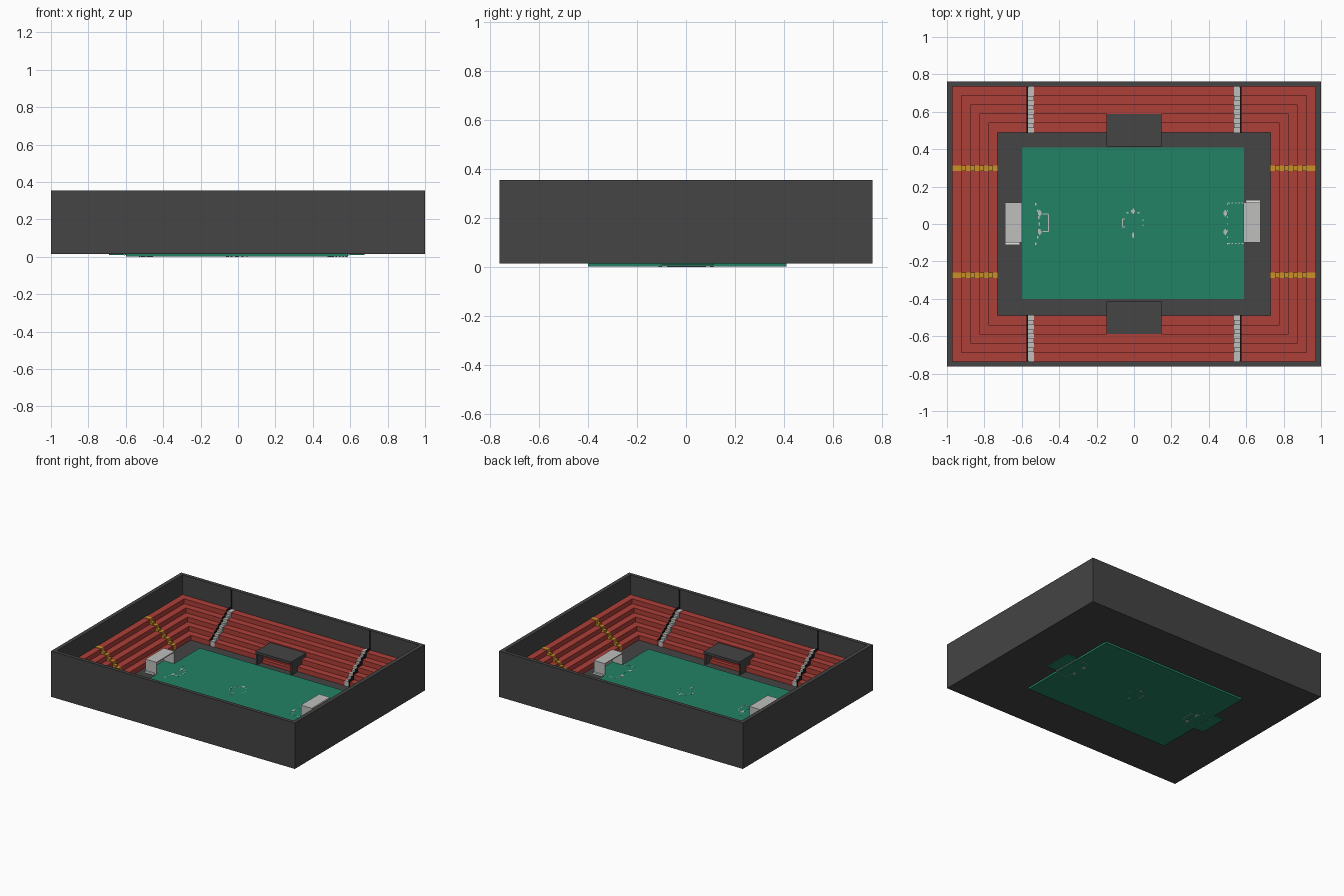
import bpy
import bmesh
from mathutils import Matrix, Vector

cube = bpy.data.objects.get("Cube")
if cube:
    bpy.data.objects.remove(cube, do_unlink=True)


def material(name, rgb):
    m = bpy.data.materials.new(name)
    m.diffuse_color = (*rgb, 1)
    m.use_nodes = True
    bsdf = m.node_tree.nodes["Principled BSDF"]
    bsdf.inputs["Base Color"].default_value = (*rgb, 1)
    bsdf.inputs["Roughness"].default_value = 0.8
    return m


CONCRETE = material("dark concrete", (0.058, 0.058, 0.058))
RED = material("red seating", (0.42, 0.05, 0.04))
GREEN = material("green turf", (0.016, 0.223, 0.127))
YELLOW = material("yellow steps", (0.58, 0.28, 0.02))
GREY = material("light grey", (0.52, 0.52, 0.51))
WHITE = material("white paint", (0.9, 0.9, 0.9))
BLACK = material("black rail", (0.015, 0.015, 0.015))


def finish(name, bm, mat):
    bmesh.ops.recalc_face_normals(bm, faces=bm.faces)
    mesh = bpy.data.meshes.new(name)
    bm.to_mesh(mesh)
    bm.free()
    mesh.materials.append(mat)
    ob = bpy.data.objects.new(name, mesh)
    bpy.context.collection.objects.link(ob)
    return ob


def boxes(name, mat, spans):
    """One object from boxes given as (x0, x1, y0, y1, z0, z1)."""
    bm = bmesh.new()
    for x0, x1, y0, y1, z0, z1 in spans:
        centre = Vector(((x0 + x1) / 2, (y0 + y1) / 2, (z0 + z1) / 2))
        size = (abs(x1 - x0), abs(y1 - y0), abs(z1 - z0), 1)
        bmesh.ops.create_cube(bm, size=1, matrix=Matrix.Translation(centre) @ Matrix.Diagonal(size))
    return finish(name, bm, mat)


def rect_sweep(name, mat, profile):
    """Sweep a closed (half_x, half_y, z) profile around a rectangle."""
    bm = bmesh.new()
    rings = [[bm.verts.new((sx * x, sy * y, z)) for sx, sy in ((1, 1), (-1, 1), (-1, -1), (1, -1))]
             for x, y, z in profile]
    for a, b in zip(rings, rings[1:] + rings[:1]):
        for i in range(4):
            j = (i + 1) % 4
            bm.faces.new((a[i], a[j], b[j], b[i]))
    return finish(name, bm, mat)


# Outer wall and floor slab
FLOOR, TOP = 0.03, 0.355
OX, OY, IX, IY = 0.97, 0.735, 0.73, 0.49
rect_sweep("outer_wall", CONCRETE,
           [(1, 0.762, 0.015), (1, 0.762, TOP), (OX, OY, TOP), (OX, OY, 0.015)])
boxes("floor_slab", CONCRETE, [(-OX, OX, -OY, OY, 0.015, FLOOR)])

# Seating tiers
TIERS, RISE = 5, 0.036
RUN = (OX - IX) / TIERS
RUN_Y = (OY - IY) / TIERS
profile = [(OX, OY, 0.02), (IX, IY, 0.02)]
for i in range(TIERS):
    z = FLOOR + RISE * (i + 1)
    profile += [(IX + RUN * i, IY + RUN_Y * i, z),
                (IX + RUN * (i + 1), IY + RUN_Y * (i + 1), z)]
rect_sweep("seating_tiers", RED, profile)


def aisle(inner, run, extra=0.0):
    """Spans (near, far, z0, z1) of a stair with a half step on each tier."""
    spans = []
    for i in range(TIERS):
        a, b, z = inner + run * i, inner + run * (i + 1), FLOOR + RISE * (i + 1)
        spans.append((a - 0.003, b, z - RISE, z + 0.003 + extra))
        if i < TIERS - 1:
            spans.append((a + run / 2, b, z, z + RISE / 2 + extra))
    return spans


# Yellow aisles on the end stands, grey stairs with black rails on the long stands
for sx, side in ((1, "left"), (-1, "right")):
    for y, end in ((0.298, "back"), (-0.275, "front")):
        boxes(f"{side}_{end}_yellow_aisle", YELLOW,
              [(sx * a, sx * b, y - 0.015, y + 0.015, z0, z1) for a, b, z0, z1 in aisle(IX, RUN)])
    for sy, end in ((1, "back"), (-1, "front")):
        boxes(f"{side}_{end}_stair", GREY,
              [(sx * 0.535, sx * 0.567, sy * a, sy * b, z0, z1)
               for a, b, z0, z1 in aisle(IY, RUN_Y)])
        boxes(f"{side}_{end}_stair_rail", BLACK,
              [(sx * 0.567, sx * 0.574, sy * a, sy * b, z0, z1)
               for a, b, z0, z1 in aisle(IY, RUN_Y, 0.012)])
        boxes(f"{side}_{end}_wall_post", BLACK,
              [(sx * 0.564, sx * 0.574, sy * (OY - 0.006), sy * (OY + 0.004), 0.2, TOP - 0.002)])

# Pitch, which shows through the underside
PITCH = 0.037
boxes("pitch", GREEN, [(-0.6, 0.588, -0.4, 0.41, 0.001, PITCH)])

# Dugouts: roof on two side panels and a back panel
for sy, end in ((1, "back"), (-1, "front")):
    boxes(f"{end}_dugout", CONCRETE, [
        (-0.148, 0.146, sy * 0.415, sy * 0.592, 0.112, 0.13),
        (-0.148, -0.136, sy * 0.425, sy * 0.588, FLOOR, 0.113),
        (0.134, 0.146, sy * 0.425, sy * 0.588, FLOOR, 0.113)])
    boxes(f"{end}_dugout_bench", RED, [(-0.13, 0.13, sy * 0.465, sy * 0.5, FLOOR, 0.055)])

# Goals: netted box open to the pitch, on a turf pad with a white goal line
GT = 0.125
for sx, x0, side in ((1, 0.586, "left"), (-1, 0.6, "right")):
    near, far = sx * x0, sx * (x0 + 0.09)
    ya, yb = -0.1, 0.115
    boxes(f"{side}_goal_pad", GREEN, [(near, far, ya, yb, 0.009, PITCH - 0.003)])
    boxes(f"{side}_goal_net", GREY, [
        (near, far, ya, yb, GT - 0.004, GT),
        (far - sx * 0.004, far, ya, yb, FLOOR, GT - 0.003),
        (near, far, ya, ya + 0.004, FLOOR, GT - 0.003),
        (near, far, yb - 0.004, yb, FLOOR, GT - 0.003)])
    boxes(f"{side}_goal_frame", WHITE, [
        (near, near + sx * 0.006, ya, ya + 0.006, FLOOR, GT - 0.001),
        (near, near + sx * 0.006, yb - 0.006, yb, FLOOR, GT - 0.001),
        (near, near + sx * 0.006, ya, yb, GT - 0.007, GT - 0.001)])
    ys = (yb, yb + 0.013) if sx > 0 else (ya - 0.012, ya)
    boxes(f"{side}_goal_side_strip", WHITE, [(near + sx * 0.01, far, *ys, FLOOR, 0.042)])
    boxes(f"{side}_goal_line", WHITE,
          [(near + sx * 0.003, near + sx * 0.009, -0.105, 0.11, 0.007, 0.012)])

# Worn pitch markings, cut through the slab so that they show on both sides
marks = []


def mark(x, y, w, d):
    marks.append((x - w / 2, x + w / 2, y - d / 2, y + d / 2, 0.0, PITCH + 0.001))


for k in range(7):                                    # dashed goal area lines
    y = -0.105 + 0.035 * k
    mark(-0.525 + 0.018 * (1 - ((y / 0.105) ** 2)), y, 0.007, 0.014)
    mark(0.5, y, 0.005, 0.008)
for k in range(5):
    for y in (-0.105, 0.112):
        mark(0.508 + 0.018 * k, y, 0.009, 0.005)
for x in (-0.503, 0.487):                             # penalty spots
    for y in (-0.043, 0.057):
        mark(x, y, 0.018, 0.018)
        mark(x, y, 0.008, 0.034)
mark(-0.457, 0.006, 0.005, 0.09)                      # small box at the right end
for y in (-0.041, 0.053):
    mark(-0.473, y, 0.03, 0.005)
for y in (-0.06, 0.068):                              # centre circle remnants
    mark(-0.005, y, 0.02 if y > 0 else 0.01, 0.014)
    mark(-0.005, y, 0.008, 0.028)
for x, y, w, d in ((-0.062, 0.006, 0.006, 0.04), (-0.055, 0.027, 0.014, 0.005),
                   (-0.055, -0.015, 0.014, 0.005), (-0.035, 0.06, 0.01, 0.006),
                   (0.025, 0.06, 0.01, 0.006), (0.047, 0.02, 0.005, 0.008),
                   (0.047, -0.008, 0.005, 0.008)):
    mark(x, y, w, d)
boxes("pitch_markings", GREY, marks)
